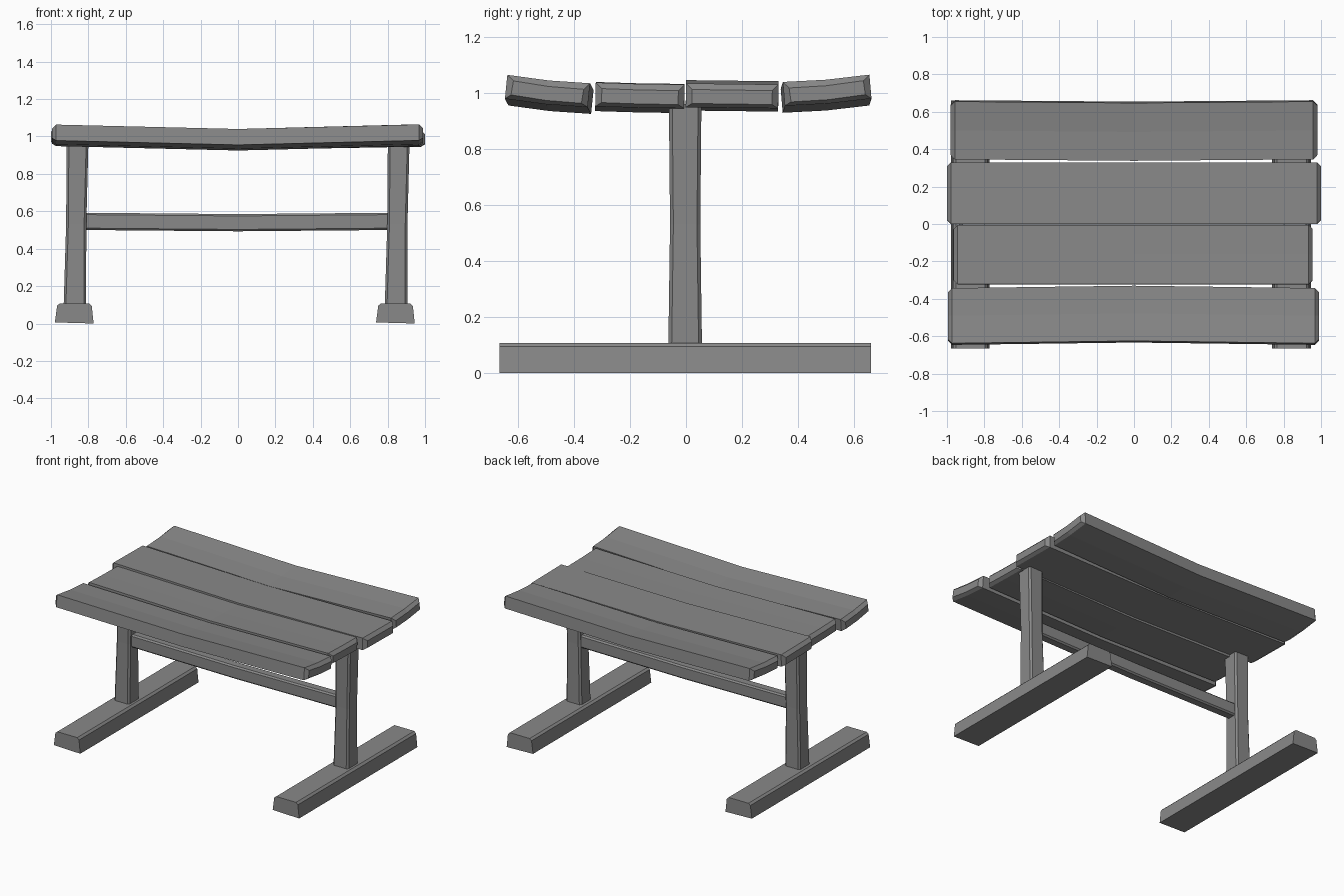
import bpy, bmesh

if "Cube" in bpy.data.objects:
    bpy.data.objects.remove(bpy.data.objects["Cube"])

wood = bpy.data.materials.new("grey_wood")
wood.use_nodes = True
grey = (0.25, 0.25, 0.25, 1)
wood.diffuse_color = grey
wood.node_tree.nodes["Principled BSDF"].inputs["Base Color"].default_value = grey


def loft(name, rings):
    """Skin a row of matching closed rings and cap both ends."""
    bm = bmesh.new()
    rows = [[bm.verts.new(p) for p in ring] for ring in rings]
    n = len(rows[0])
    for a, b in zip(rows, rows[1:]):
        for i in range(n):
            j = (i + 1) % n
            bm.faces.new((a[i], a[j], b[j], b[i]))
    bm.faces.new(rows[0])
    bm.faces.new(rows[-1])
    bmesh.ops.recalc_face_normals(bm, faces=bm.faces)
    mesh = bpy.data.meshes.new(name)
    bm.to_mesh(mesh)
    bm.free()
    mesh.materials.append(wood)
    obj = bpy.data.objects.new(name, mesh)
    bpy.context.collection.objects.link(obj)
    return obj


def chamfered(half_u, half_v, c):
    """Octagonal outline of a rectangle with cut corners."""
    u, v = half_u, half_v
    return [(u - c, -v), (u, c - v), (u, v - c), (u - c, v),
            (c - u, v), (-u, v - c), (-u, c - v), (c - u, -v)]


def plank(name, x0, x1, y0, y1, tops, bow, lift):
    """Sagging board; tops are the upper heights at mid length across the board."""
    thick, cut = 0.085, 0.022
    ym = (y0 + y1) / 2
    tilt = (tops[2] - tops[0]) / (y1 - y0) * thick

    def ring(x, end):
        inset = cut if end else 0
        rise = (lift[0] if x < 0 else lift[1]) * abs(x)
        shift = bow * abs(x)
        top = [(x, y + shift, z + rise - inset)
               for y, z in zip((y0 + inset, ym, y1 - inset), tops)]
        low = [(x, y + tilt, z - thick + 2 * inset * 0.8) for x, y, z in reversed(top)]
        return top + low

    return loft(name, [ring(x0, True), ring(x0 + cut, False), ring(0, False),
                       ring(x1 - cut, False), ring(x1, True)])


# Table top boards, front to back
plank("front_board", -0.995, 0.99, -0.625, -0.33, (1.04, 1.02, 1.01), -0.013, (0.024, 0.025))
plank("front_middle_board", -0.965, 0.955, -0.322, -0.005, (1.02, 1.015, 1.013), 0, (0.02, 0.018))
plank("back_middle_board", -1.0, 1.0, 0.0, 0.33, (1.022, 1.02, 1.018), 0, (0.024, 0.012))
plank("back_board", -0.98, 0.98, 0.338, 0.647, (1.014, 1.022, 1.04), 0.008, (0.024, 0.026))

# Trestle at each end: sloped foot and chamfered, slightly leaning post
foot_outline = [(-0.103, 0.006), (-0.091, 0.096), (-0.076, 0.108),
                (0.08, 0.108), (0.094, 0.094), (0.104, 0.0)]
for side, cx in (("right", -0.876), ("left", 0.841)):
    loft(side + "_foot", [[(cx + x, y, z) for x, z in foot_outline] for y in (-0.665, 0.66)])
    post = []
    for z, lean, size in ((0.1, 0.004, 0.06), (0.53, 0.011, 0.054), (0.96, 0.018, 0.058)):
        post.append([(cx + lean + x, y - 0.003, z) for x, y in chamfered(size, size, 0.012)])
    loft(side + "_post", post)

# Stretcher rail between the posts, sagging in the middle
loft("stretcher", [[(x, y, z + 0.546 - sag) for y, z in chamfered(0.035, 0.046, 0.01)]
                   for x, sag in ((-0.82, 0), (0, 0.007), (0.81, 0))])
